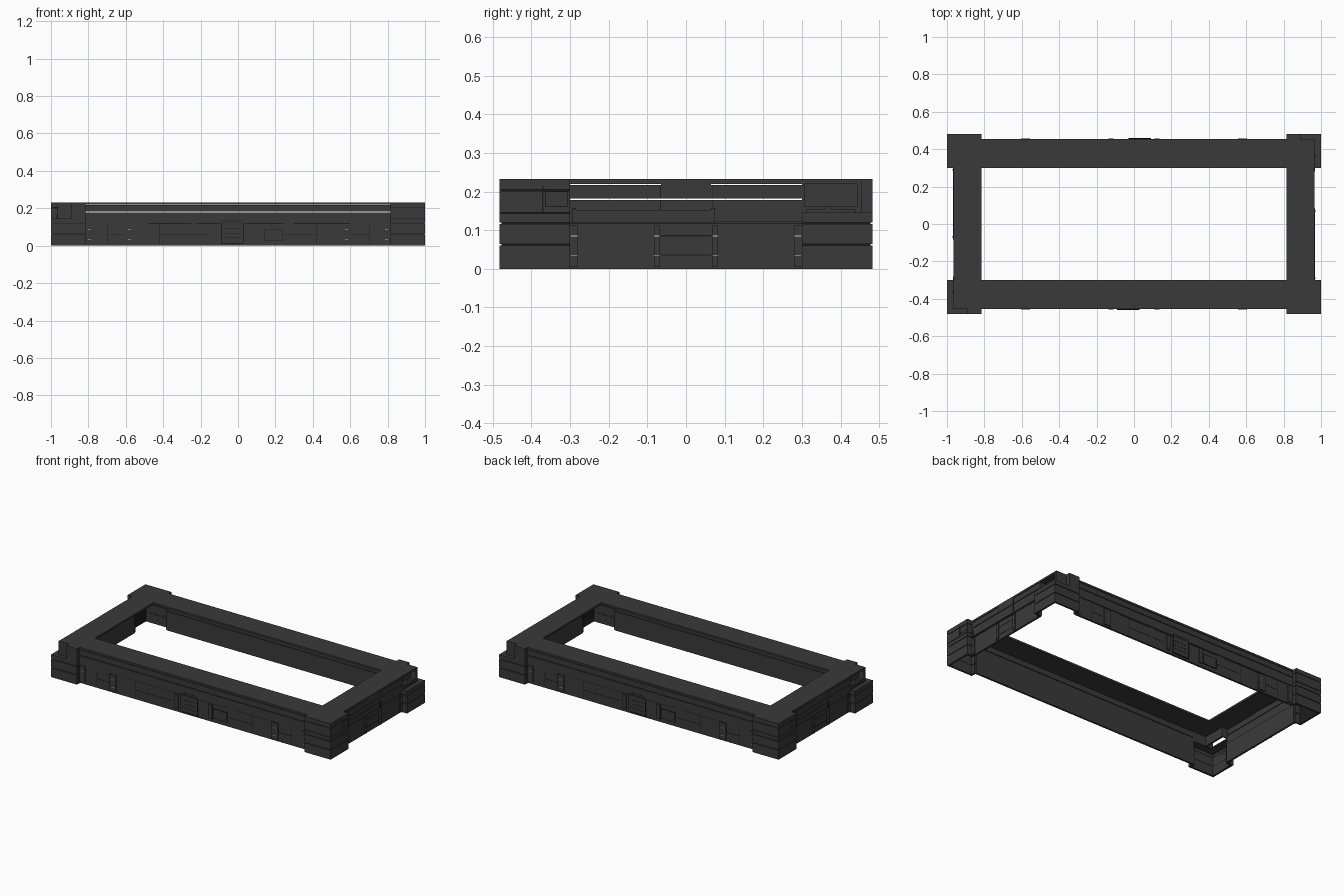
import bpy, bmesh, math
from mathutils import Matrix

if "Cube" in bpy.data.objects:
    bpy.data.objects.remove(bpy.data.objects["Cube"])


def material(name, value):
    m = bpy.data.materials.new(name)
    m.use_nodes = True
    col = (value, value, value, 1)
    m.diffuse_color = col
    m.node_tree.nodes["Principled BSDF"].inputs["Base Color"].default_value = col
    return m


HULL = material("charcoal", 0.042)
SEAM = material("seam black", 0.012)
PALE = material("pale slit", 0.6)

TOP, INX, INY = 0.232, 0.815, 0.30      # height and opening half sizes
BX, BY, CX, CY = 0.965, 0.455, 1.0, 0.482  # beam and corner outer faces
T = 0.012                               # shell thickness


def part(name, boxes, mat=HULL):
    """One mesh from boxes (x0,x1,y0,y1,z0,z1), plus its half-turn twin."""
    bm = bmesh.new()
    for x0, x1, y0, y1, z0, z1 in boxes:
        mtx = Matrix.Translation(((x0 + x1) / 2, (y0 + y1) / 2, (z0 + z1) / 2))
        mtx = mtx @ Matrix.Diagonal((abs(x1 - x0), abs(y1 - y0), abs(z1 - z0), 1))
        bmesh.ops.create_cube(bm, size=1, matrix=mtx)
    me = bpy.data.meshes.new(name)
    bm.to_mesh(me)
    bm.free()
    me.materials.append(mat)
    for suffix, turn in (("", 0), ("_opposite", math.pi)):
        ob = bpy.data.objects.new(name + suffix, me)
        ob.rotation_euler.z = turn
        bpy.context.collection.objects.link(ob)


def front(u0, u1, z0, z1, d, t=T):
    return (u0, u1, -d, -d + t, z0, z1)


def side(u0, u1, z0, z1, d, t=T):
    return (d - t, d, u0, u1, z0, z1)


def outline(face, u0, u1, z0, z1, d, w=0.003):
    """Thin seam frame drawn on a face."""
    return [face(u0, u1, z0, z0 + w, d, 0.003), face(u0, u1, z1 - w, z1, d, 0.003),
            face(u0, u0 + w, z0, z1, d, 0.003), face(u1 - w, u1, z0, z1, d, 0.003)]


def ring(x0, x1, y0, y1, z0, z1):
    """Outer walls of a corner, with short returns back to the beams."""
    s = 1 if y1 > 0 else -1
    ya, yb = s * INY, s * CY
    return [(x1 - T, x1, ya, yb, z0, z1), (x0, x1, yb - s * T, yb, z0, z1),
            (x0, x0 + T, s * (BY - T), yb, z0, z1),
            (BX - T, x1, ya, ya + s * T, z0, z1)]


# Top deck, hollow underneath
deck = TOP - T
part("top_deck", [
    (-INX, INX, -BY, -INY, deck, TOP),
    (INX, BX, -INY, INY, deck, TOP),
    (INX, CX, -CY, -INY, deck, TOP),
    (INX, BX, INY, BY, deck, TOP),
    (INX, 0.89, BY, CY, deck, TOP)])

# Beam walls in courses, with open slots between the upper ones
courses = [(0.182, 0.2165, 0), (0.123, 0.178, 0), (0, 0.123, 0.005)]
part("long_wall", [front(-INX, INX, a, b, BY - s) for a, b, s in courses])
part("short_wall", [side(-INY, INY, a, b, BX - s) for a, b, s in courses]
     + [side(-0.065, 0.065, 0.21, 0.222, BX)])

# Square corner: stacked courses over a recessed core
stack = [(0, 0.06), (0.064, 0.116), (0.12, 0.143), (0.146, 0.202), (0.205, TOP)]
core = [(INX + 0.004, CX - 0.005, -CY + 0.005, -INY - 0.004, 0, TOP - 0.002)]


def core_walls(s, top):
    y = s * (CY - 0.005)
    return [(CX - T, CX - 0.004, s * INY, y, 0, top),
            (INX, CX - 0.004, y - s * 0.006, y, 0, top)]


part("square_corner", [b for a, c in stack for b in ring(INX, CX, -CY, -INY, a, c)])
part("square_corner_core", core_walls(-1, deck), SEAM)

# Stepped corner: low courses, ledge, set back upper storey with a pocket
part("stepped_corner", [b for a, c in stack[:3] for b in ring(INX, CX, INY, CY, a, c)])
part("stepped_corner_core", core_walls(1, 0.14), SEAM)
part("corner_ledge", [(BX - 0.03, CX, INY, CY, 0.139, 0.146),
                      (INX, CX, BY - 0.03, CY, 0.139, 0.146)])
part("corner_upper", [
    side(INY, BY, 0.14, 0.163, BX), side(INY, BY, 0.224, TOP, BX),
    side(BY - T, BY, 0.16, 0.226, BX), side(INY, INY + 0.006, 0.16, 0.226, BX, 0.05),
    (INX, BX, BY - T, BY, 0.14, TOP),
    (INX, 0.89, BY - T, CY, 0.146, TOP)])
part("corner_pocket", [side(INY, BY, 0.16, 0.226, BX - 0.04)])
part("pocket_sill", [side(0.36, 0.375, 0.15, 0.163, BX + 0.006),
                     side(0.31, 0.44, 0.146, 0.154, BX + 0.008)])

# Raised panels on the long wall
low, up = BY - 0.005, BY
part("long_wall_panels", [
    front(-0.09, 0.03, 0.012, 0.125, up + 0.003),
    front(0.14, 0.24, 0.025, 0.09, up - 0.001),
    front(-0.135, -0.11, 0.02, 0.115, up + 0.002),
    front(0.11, 0.135, 0.02, 0.115, up + 0.002)]
    + [front(s * 0.58 - 0.025, s * 0.58 + 0.025, 0.01, 0.115, up + 0.002) for s in (-1, 1)]
    + [front(s * 0.795 - 0.02, s * 0.795 + 0.02, 0.01, 0.115, up) for s in (-1, 1)])

# Dark seams and vents on the long wall
seams = outline(front, -0.09, 0.03, 0.012, 0.125, up + 0.004)
seams += outline(front, 0.14, 0.24, 0.025, 0.09, up)
seams += [front(-0.075, 0.015, z, z + 0.003, up + 0.004) for z in (0.04, 0.065, 0.09)]
seams += [front(a, b, 0.117, 0.121, low + 0.001) for a, b in
          ((-0.48, -0.25), (-0.22, -0.1), (0.04, 0.24), (0.3, 0.6))]
seams += [front(-0.09, 0.03, 0.135, 0.138, up + 0.001)]
seams += [front(x, x + 0.003, 0.005, 0.12, low + 0.001) for x in (-0.7, -0.42, 0.42, 0.7)]
seams += [front(a, b, 0.058, 0.061, low + 0.001) for a, b in
          ((-0.7, -0.61), (-0.42, -0.15), (0.25, 0.42), (0.61, 0.7))]
part("long_wall_seams", seams, SEAM)

# Rail, panels and seams on the short wall
lowx = BX - 0.005
part("short_wall_rail", [side(-0.29, 0.07, 0.12, 0.152, BX + 0.004),
                         side(-0.295, -0.285, 0.118, 0.158, BX + 0.006),
                         side(0.065, 0.075, 0.118, 0.158, BX + 0.006)])
part("short_wall_panels", [side(s * 0.075 - 0.008, s * 0.075 + 0.008, 0.005, 0.112, BX + 0.003)
                           for s in (-1, 1)]
     + [side(s * 0.29 - 0.01, s * 0.29 + 0.01, 0.005, 0.112, BX + 0.003) for s in (-1, 1)])
part("short_wall_seams",
     [side(-INY, INY, 0.116, 0.119, lowx + 0.001)]
     + [side(-0.066, 0.066, z, z + 0.003, lowx + 0.001) for z in (0.034, 0.084)]
     + [side(y, y + 0.002, 0.123, 0.178, BX + 0.001) for y in (-0.067, 0.067)]
     + [side(y, y + 0.002, 0.182, 0.2165, BX + 0.001) for y in (-0.067, 0.067)], SEAM)

# Panel lines on the square corner
part("square_corner_seams",
     outline(side, -0.365, -0.305, 0.16, 0.202, CX + 0.001)
     + [side(-0.372, -0.369, 0.146, 0.215, CX + 0.001)], SEAM)

# Narrow bright slits
part("short_wall_slits", [side(y - 0.009, y + 0.009, z, z + 0.002, BX + 0.004, 0.002)
                          for y in (-0.288, -0.077, 0.077, 0.288) for z in (0.034, 0.084)], PALE)
part("long_wall_slits", [front(s * x - 0.008, s * x + 0.008, z, z + 0.002, up + 0.003, 0.002)
                         for s in (-1, 1) for x in (0.58, 0.795) for z in (0.034, 0.084)], PALE)
